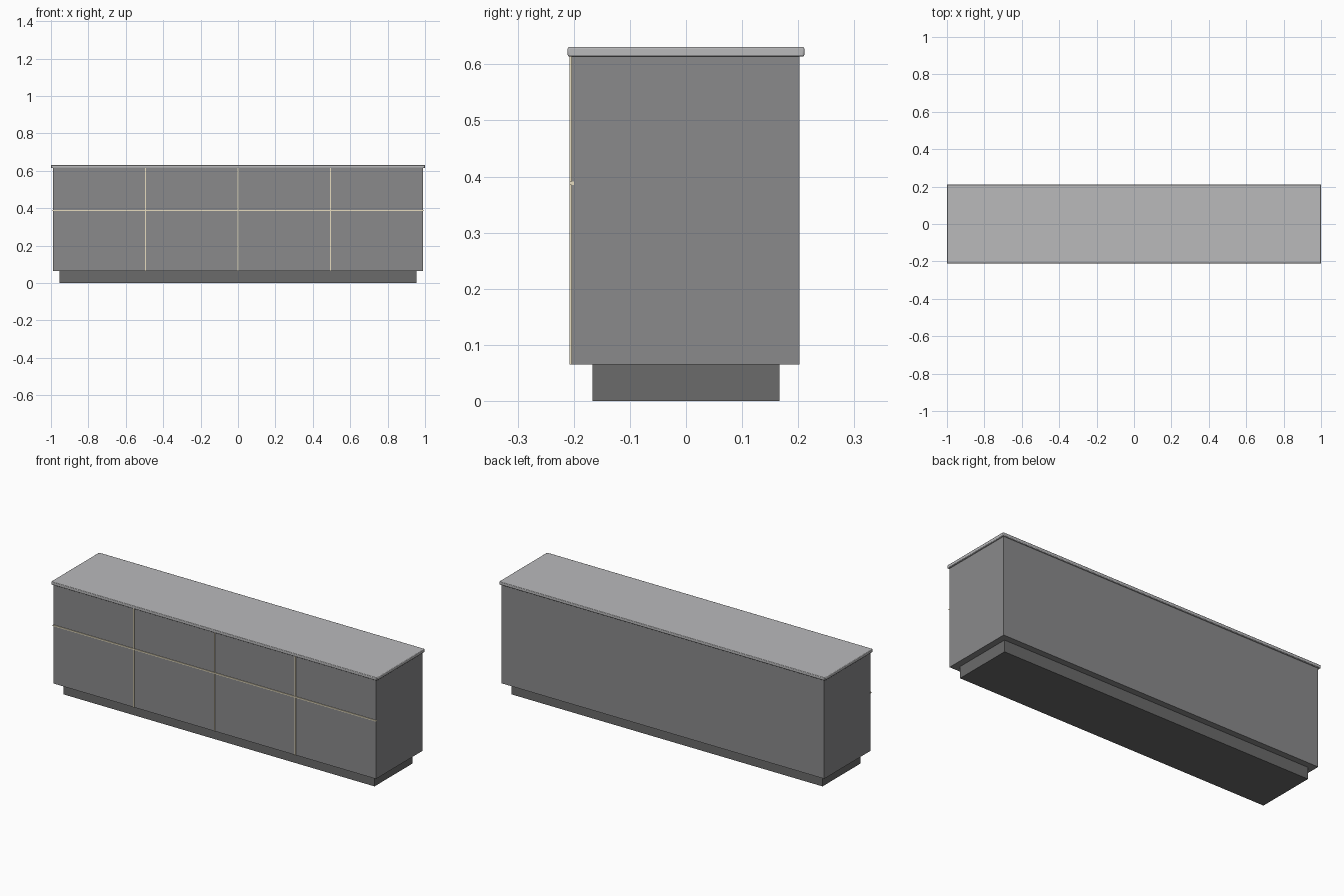
import bpy

if "Cube" in bpy.data.objects:
    bpy.data.objects.remove(bpy.data.objects["Cube"])

def material(name, color):
    m = bpy.data.materials.new(name)
    m.diffuse_color = color
    m.use_nodes = True
    m.node_tree.nodes["Principled BSDF"].inputs["Base Color"].default_value = m.diffuse_color
    return m

body_mat = material("dark_grey", (0.255, 0.255, 0.26, 1))
plinth_mat = material("darker_grey", (0.145, 0.145, 0.145, 1))
top_mat = material("mid_grey", (0.49, 0.49, 0.50, 1))
trim_mat = material("pale_trim", (0.8, 0.72, 0.52, 1))

def box(name, x, y, z, mat, bevel=0):
    """Box from (min, max) ranges on each axis."""
    rs = (x, y, z)
    bpy.ops.mesh.primitive_cube_add(size=1, location=[(a + b) / 2 for a, b in rs])
    o = bpy.context.object
    o.name = name
    o.scale = [b - a for a, b in rs]
    bpy.ops.object.transform_apply(location=False, rotation=False, scale=True)
    o.data.materials.append(mat)
    if bevel:
        m = o.modifiers.new("rounded_edges", 'BEVEL')
        m.width = bevel
        m.segments = 2
        bpy.ops.object.shade_smooth_by_angle()
    return o

Z0, Z1, ZS = 0.065, 0.614, 0.388   # body bottom, body top, drawer/door split
W = 0.495                          # column width

# Plinth, carcass and worktop
box("plinth", (-0.955, 0.955), (-0.167, 0.167), (0, Z0), plinth_mat)
box("carcass", (-0.99, 0.99), (-0.204, 0.202), (Z0, Z1), body_mat)
box("top_slab", (-1, 1), (-0.211, 0.211), (Z1, 0.631), top_mat, bevel=0.003)

# Pale trim strips marking the four columns and the drawer/door split
for i in range(1, 4):
    x = -0.99 + i * W
    box(f"vertical_trim_{i}", (x - 0.0025, x + 0.0025), (-0.208, -0.2), (Z0, Z1), trim_mat)
box("horizontal_trim", (-0.992, 0.992), (-0.208, -0.2), (ZS - 0.003, ZS + 0.003), trim_mat)
